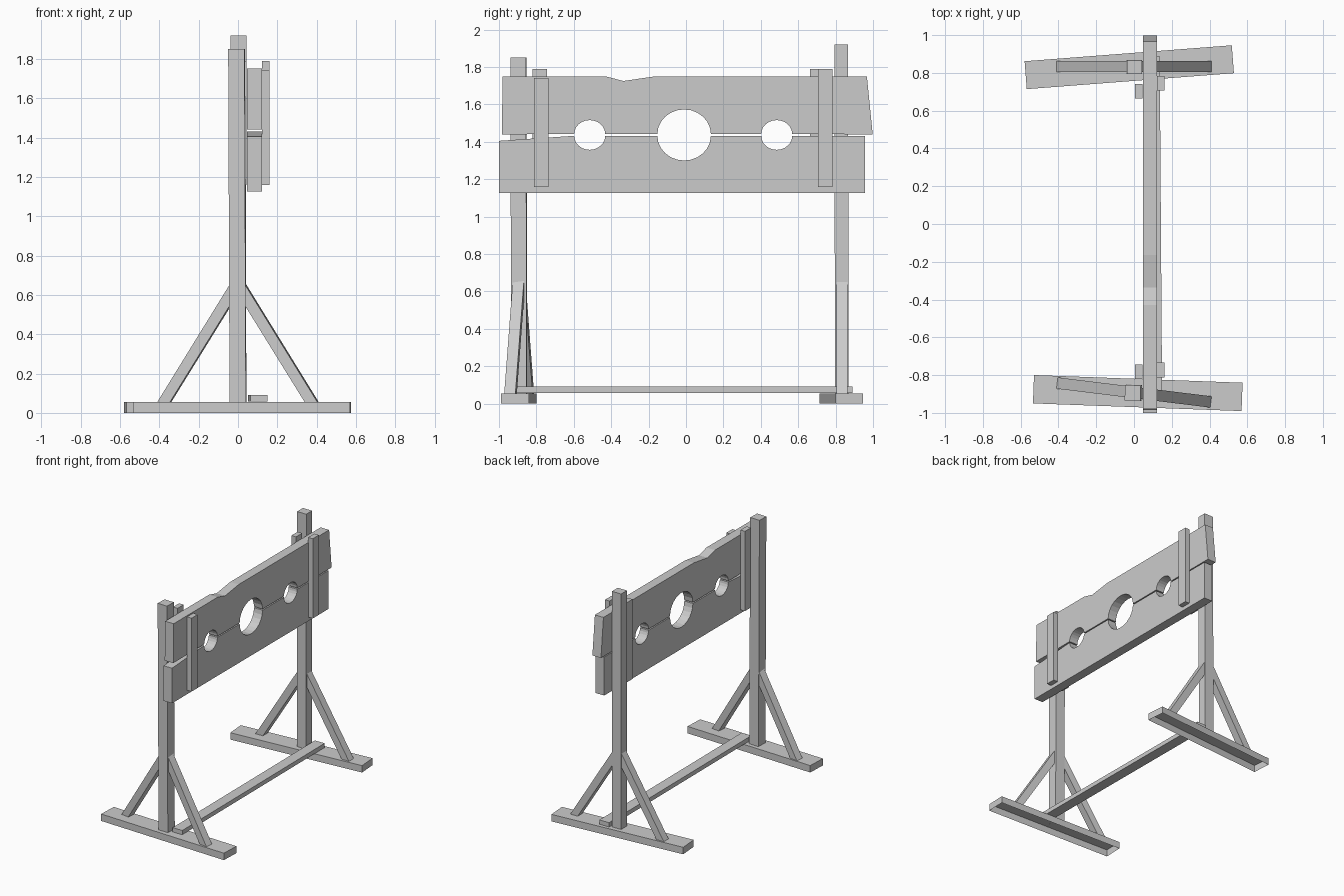
import bpy, bmesh, math
from mathutils import Matrix, Vector

cube = bpy.data.objects.get("Cube")
if cube:
    bpy.data.objects.remove(cube, do_unlink=True)

grey = bpy.data.materials.new("plain grey")
grey.use_nodes = True
COLOUR = (0.6, 0.6, 0.6, 1)
grey.diffuse_color = COLOUR
grey.node_tree.nodes["Principled BSDF"].inputs["Base Color"].default_value = COLOUR


def finish(name, bm):
    bmesh.ops.recalc_face_normals(bm, faces=bm.faces)
    mesh = bpy.data.meshes.new(name)
    bm.to_mesh(mesh)
    bm.free()
    mesh.materials.append(grey)
    obj = bpy.data.objects.new(name, mesh)
    bpy.context.collection.objects.link(obj)
    return obj


def prism(name, points, offset):
    """Extrude a closed outline along an offset."""
    bm = bmesh.new()
    face = bm.faces.new([bm.verts.new(p) for p in points])
    moved = bmesh.ops.extrude_face_region(bm, geom=[face], use_keep_orig=True)
    verts = [g for g in moved["geom"] if isinstance(g, bmesh.types.BMVert)]
    bmesh.ops.translate(bm, verts=verts, vec=offset)
    return finish(name, bm)


def box(name, centre, size, turn=0, lean=(0, 0), open_bottom=False):
    """Box turned about z, its top shifted by lean."""
    bm = bmesh.new()
    bmesh.ops.create_cube(bm, size=1)
    for v in bm.verts:
        top = v.co.z > 0
        v.co = Matrix.Rotation(math.radians(turn), 3, "Z") @ (v.co * Vector(size))
        if top:
            v.co += Vector((*lean, 0))
        v.co += Vector(centre)
    if open_bottom:
        low = min(bm.faces, key=lambda f: f.calc_center_median().z)
        bmesh.ops.delete(bm, geom=[low], context="FACES_ONLY")
    return finish(name, bm)


def brace(name, side, y, turn):
    outline = [(0.41, 0.055), (0.345, 0.055), (0.03, 0.56), (0.03, 0.667)]
    spin = Matrix.Rotation(math.radians(turn), 3, "Z")
    shift = Vector((0, y, 0))
    points = [spin @ Vector((side * x, -0.03, z)) + shift for x, z in outline]
    prism(name, points, spin @ Vector((0, 0.06, 0)))


# Feet, hollow underneath
box("left_foot", (-0.025, 0.83, 0.0275), (1.1, 0.148, 0.055), 4.4, open_bottom=True)
box("right_foot", (0.02, -0.895, 0.0275), (1.105, 0.15, 0.055), -2.1, open_bottom=True)

# Posts
box("left_post", (0, 0.833, 0.987), (0.08, 0.073, 1.865), lean=(0.003, -0.003))
box("right_post", (0, -0.893, 0.952), (0.083, 0.083, 1.795), -2, lean=(-0.007, -0.002))

# Diagonal braces
for side, end in ((1, "front"), (-1, "rear")):
    brace("left_brace_" + end, side, 0.834, 0)
    brace("right_brace_" + end, side, -0.892, -7)

# Low cross beam
box("cross_beam", (0.1, -0.01, 0.075), (0.085, 1.8, 0.034), 0.4)

# Boards with neck and wrist openings
HOLES = ((-0.515, 0.083, 0.075), (-0.01, 0.143, 0.132), (0.485, 0.083, 0.075))
BOARD_X, BOARD_THICK = 0.047, 0.075


def board(name, outline, seam, up):
    """Outline runs around the board, ending at the -y end of the seam."""
    points = list(outline)
    for y, width, height in HOLES:
        for i in range(13):
            a = math.pi * (1 - i / 12)
            points.append((y + width * math.cos(a), seam + up * height * math.sin(a)))
    prism(name, [(BOARD_X, y, z) for y, z in points], (BOARD_THICK, 0, 0))


board("upper_board",
      [(0.998, 1.44), (0.967, 1.75), (-0.165, 1.75), (-0.335, 1.725),
       (-0.43, 1.75), (-0.98, 1.75), (-0.985, 1.44)], 1.441, 1)
board("lower_board",
      [(0.957, 1.432), (0.957, 1.127), (-1.0, 1.127), (-1.0, 1.405),
       (-0.7, 1.425)], 1.432, -1)

# Upright battens clamping the boards, front and back
for name, x, y, top in (("left_batten_front", 0.141, 0.745, 1.79),
                        ("right_batten_front", 0.141, -0.773, 1.74),
                        ("left_batten_back", 0.024, 0.702, 1.79),
                        ("right_batten_back", 0.024, -0.782, 1.79)):
    box(name, (x, y, (top + 1.158) / 2), (0.04, 0.077, top - 1.158))
